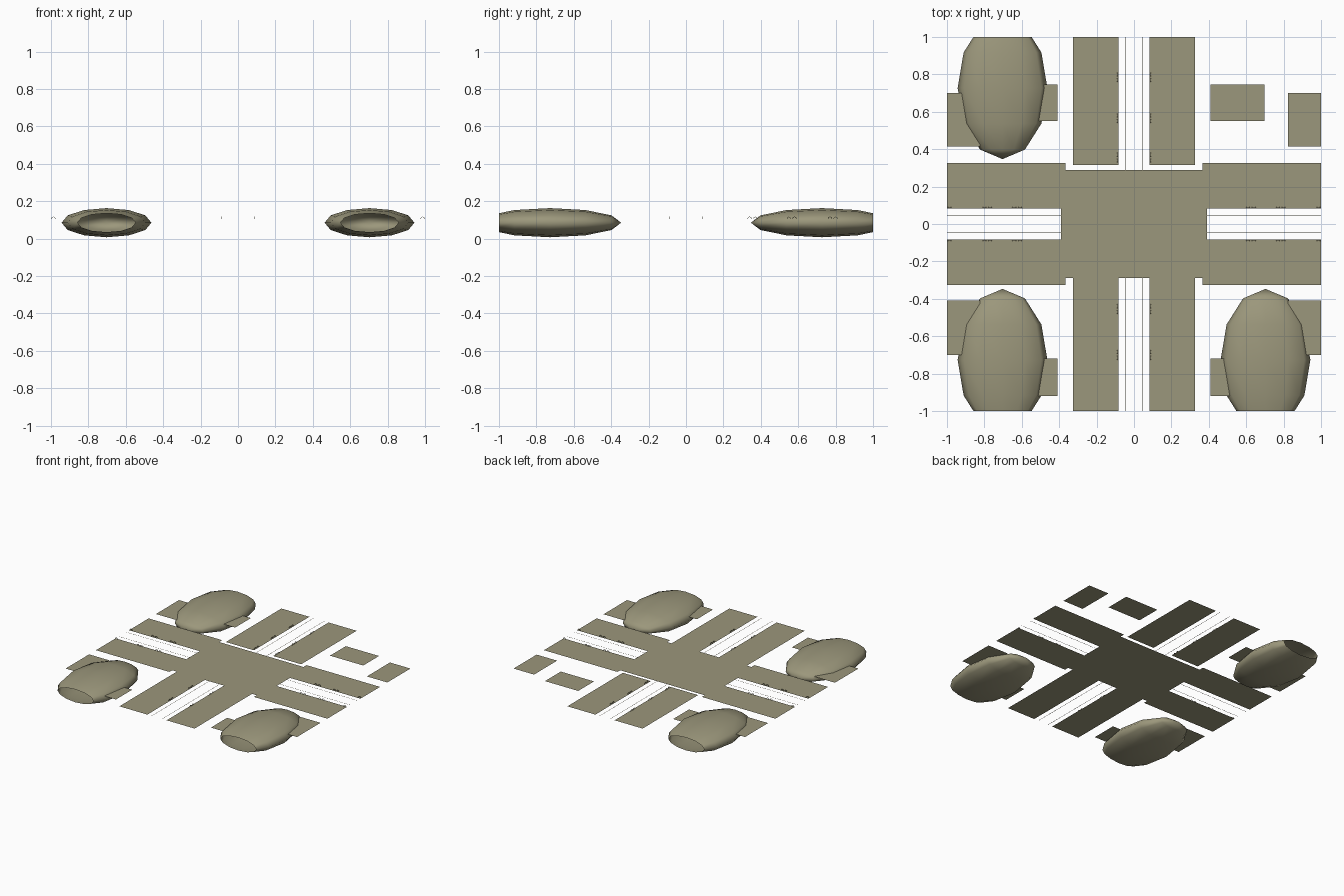
import bpy, bmesh, math
from mathutils import Matrix

if "Cube" in bpy.data.objects:
    bpy.data.objects.remove(bpy.data.objects["Cube"])

DECK = 0.105  # height of the paved level

mat = bpy.data.materials.new("olive")
mat.diffuse_color = (0.33, 0.31, 0.2, 1)
mat.use_nodes = True
mat.node_tree.nodes["Principled BSDF"].inputs["Base Color"].default_value = mat.diffuse_color


def finish(bm, name):
    me = bpy.data.meshes.new(name)
    bm.to_mesh(me)
    bm.free()
    ob = bpy.data.objects.new(name, me)
    me.materials.append(mat)
    bpy.context.collection.objects.link(ob)
    return ob


def sheet(name, x0, x1, y0, y1, z=DECK):
    bm = bmesh.new()
    bm.faces.new([bm.verts.new((x, y, z)) for x, y in
                  ((x0, y0), (x1, y0), (x1, y1), (x0, y1))])
    return finish(bm, name)


# Central crossing plate
sheet("crossing_plate", -0.39, 0.39, -0.289, 0.289, DECK - 0.001)

# Pavement strips on both sides of the four roads
for a, b in ((0.083, 0.325), (-0.325, -0.083)):
    sheet("east_pavement", 0.365, 1, a, b)
    sheet("west_pavement", -1, -0.365, a, b)
    sheet("north_pavement", a, b, 0.315, 1)
    sheet("south_pavement", a, b, -1, -0.285)

# Loose paved plots in the four corner blocks
for s in (1, -1):
    xo = sorted((s * 0.823, s))
    xi = sorted((s * 0.41, s * 0.697))
    sheet("outer_plot", *xo, 0.415, 0.70)
    sheet("outer_plot", *xo, -0.70, -0.41)
    sheet("inner_plot", *xi, 0.55, 0.745)
    sheet("inner_plot", *xi, -0.92, -0.72)

# Thin kerb lines with a rounded corner, one per quadrant
W, R, E = 0.0015, 0.035, 0.08
arc = [math.radians(180 + 15 * i) for i in range(7)]


def offset_line(r):
    pts = [(E - r, 1)]
    pts += [(E + r * math.cos(t), E + r * math.sin(t)) for t in arc]
    return pts + [(1, E - r)]


for sx in (1, -1):
    for sy in (1, -1):
        bm = bmesh.new()
        rails = [[bm.verts.new((sx * x, sy * y, DECK + 0.0005)) for x, y in offset_line(r)]
                 for r in (R - W, R + W)]
        a, b = rails
        for i in range(len(a) - 1):
            f = bm.faces.new((a[i], b[i], b[i + 1], a[i + 1]))
            f.normal_update()
            if f.normal.z < 0:
                f.normal_flip()
        finish(bm, "kerb_line")

# Low-poly mounds, cut open at the model's edge
for x, y in ((-0.703, 0.727), (-0.703, -0.727), (0.703, -0.727)):
    bm = bmesh.new()
    bmesh.ops.create_uvsphere(bm, u_segments=12, v_segments=6, radius=1)
    m = (Matrix.Translation((x, y, 0.085)) @ Matrix.Diagonal((0.24, 0.38, 0.078, 1))
         @ Matrix.Rotation(math.pi / 2, 4, 'X'))
    bmesh.ops.transform(bm, matrix=m, verts=bm.verts)
    s = 1 if y > 0 else -1
    bmesh.ops.bisect_plane(bm, geom=bm.verts[:] + bm.edges[:] + bm.faces[:],
                           plane_co=(0, s, 0), plane_no=(0, s, 0), clear_outer=True)
    for f in bm.faces:
        f.smooth = True
    finish(bm, "mound")


# Small hoop stands along the inner pavement edges
def hoop(x, y, along_x):
    bm = bmesh.new()
    rings = []
    for i in range(7):
        t = math.pi * i / 6
        ring = []
        for dr, dw in ((-1, -1), (1, -1), (1, 1), (-1, 1)):
            r = 1 + 0.12 * dr
            u, w, z = 0.01 * r * math.cos(t), 0.0012 * dw, 0.011 * r * math.sin(t)
            p = (x + u, y + w) if along_x else (x + w, y + u)
            ring.append(bm.verts.new((*p, DECK + z)))
        rings.append(ring)
    for p, q in zip(rings, rings[1:]):
        for k in range(4):
            bm.faces.new((p[k], p[(k + 1) % 4], q[(k + 1) % 4], q[k]))
    bmesh.ops.recalc_face_normals(bm, faces=bm.faces)
    finish(bm, "hoop_stand")


for side in (0.09, -0.09):
    for c in (0.785, 0.565, 0.355, -0.455, -0.70):
        for d in (-0.015, 0.015):
            hoop(side, c + d, False)
    for c in (0.785, 0.625, -0.625, -0.785):
        for d in (-0.015, 0.015):
            hoop(c + d, side, True)
    for c in (0.987, -0.987):
        hoop(c, side, True)
